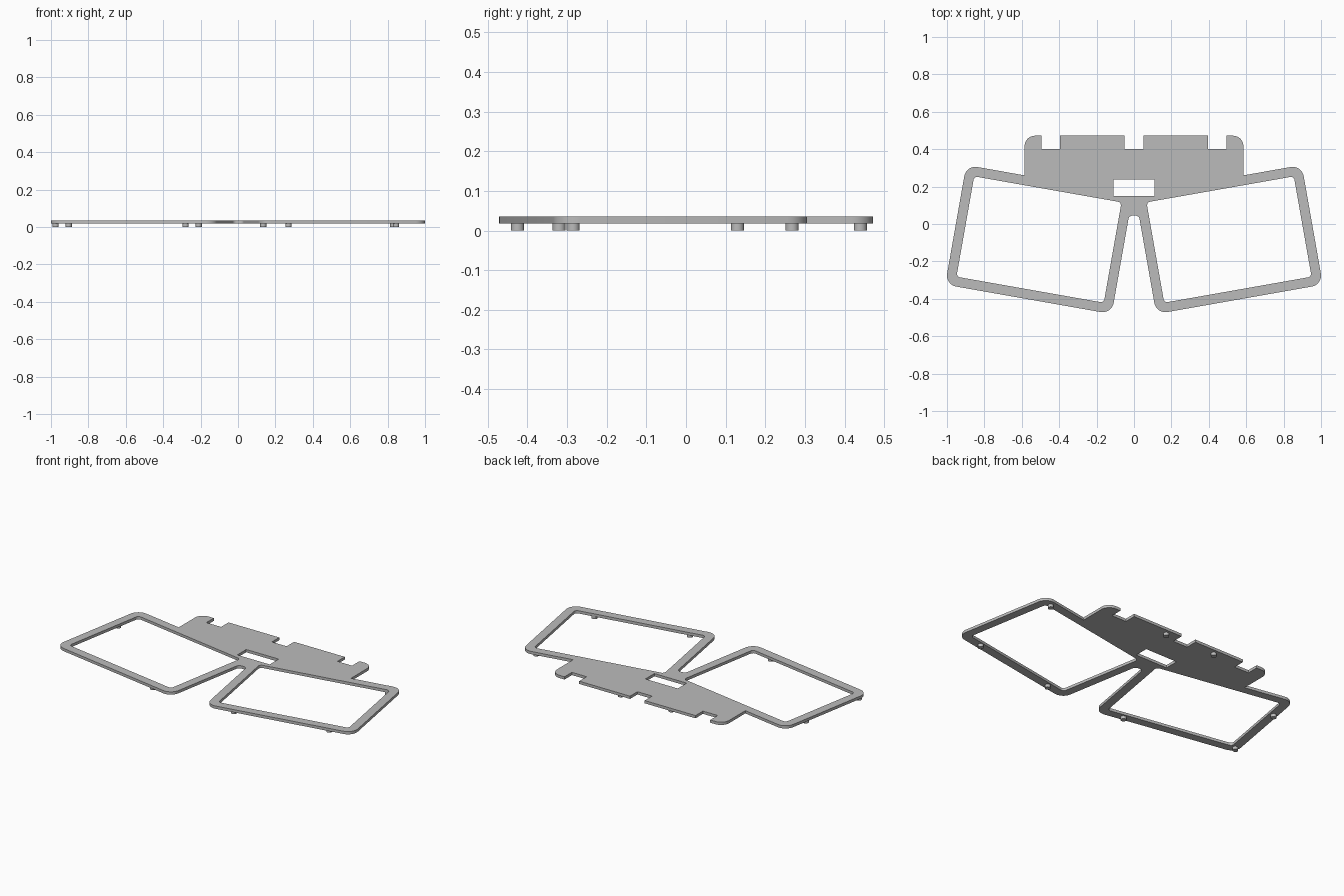
import bpy
import bmesh
import math
from mathutils import Vector

if "Cube" in bpy.data.objects:
    bpy.data.objects.remove(bpy.data.objects["Cube"])

Z_LOW, Z_TOP = 0.018, 0.035
TILT = math.radians(10)
CENTER = (0.508, -0.083)

gray = bpy.data.materials.new("light_gray")
gray.diffuse_color = (0.5, 0.5, 0.5, 1)
gray.use_nodes = True
gray.node_tree.nodes["Principled BSDF"].inputs["Base Color"].default_value = gray.diffuse_color


def tilted(u, v):
    """Point in the tilted right-hand frame, given in its own axes."""
    c, s = math.cos(TILT), math.sin(TILT)
    return CENTER[0] + u * c - v * s, CENTER[1] + u * s + v * c


def rounded(corners, steps=8):
    """Polygon from (x, y, radius) corners with the corners rounded off."""
    out = []
    n = len(corners)
    for i, (x, y, r) in enumerate(corners):
        p = Vector((x, y))
        if r == 0:
            out.append(p)
            continue
        a = (Vector(corners[i - 1][:2]) - p).normalized()
        b = (Vector(corners[(i + 1) % n][:2]) - p).normalized()
        half = a.angle(b) / 2
        mid = p + (a + b).normalized() * (r / math.sin(half))
        start = p + a * (r / math.tan(half)) - mid
        end = p + b * (r / math.tan(half)) - mid
        turn = math.pi - 2 * half
        for k in range(steps + 1):
            t = k / steps
            out.append(mid + (start * math.sin((1 - t) * turn)
                              + end * math.sin(t * turn)) / math.sin(turn))
    return out


def mirrored(points):
    return [(-p[0], *p[1:]) for p in reversed(points)]


def smooth(obj):
    bpy.ops.object.select_all(action='DESELECT')
    obj.select_set(True)
    bpy.context.view_layer.objects.active = obj
    bpy.ops.object.shade_smooth_by_angle(angle=math.radians(30))


def flat_plate(name, loops):
    """Extruded flat plate; the first loop is the outline, the rest are holes."""
    curve = bpy.data.curves.new(name + "_profile", 'CURVE')
    curve.dimensions = '2D'
    curve.fill_mode = 'BOTH'
    curve.extrude = (Z_TOP - Z_LOW) / 2
    for loop in loops:
        spline = curve.splines.new('POLY')
        spline.points.add(len(loop) - 1)
        for pt, p in zip(spline.points, loop):
            pt.co = (p[0], p[1], 0, 1)
        spline.use_cyclic_u = True
    helper = bpy.data.objects.new(name + "_helper", curve)
    bpy.context.collection.objects.link(helper)
    bpy.context.view_layer.update()
    evaluated = helper.evaluated_get(bpy.context.evaluated_depsgraph_get())
    mesh = bpy.data.meshes.new_from_object(evaluated)
    bpy.data.objects.remove(helper)
    bm = bmesh.new()
    bm.from_mesh(mesh)
    bmesh.ops.remove_doubles(bm, verts=bm.verts, dist=1e-5)
    bmesh.ops.translate(bm, verts=bm.verts, vec=(0, 0, (Z_LOW + Z_TOP) / 2))
    bmesh.ops.recalc_face_normals(bm, faces=bm.faces)
    bm.to_mesh(mesh)
    bm.free()
    mesh.materials.clear()
    mesh.materials.append(gray)
    obj = bpy.data.objects.new(name, mesh)
    bpy.context.collection.objects.link(obj)
    smooth(obj)


# Outline: notched rear tab, tilted frame corners, arch between the frames
half = [(0.05, 0.40, 0), (0.05, 0.472, 0), (0.395, 0.472, 0), (0.395, 0.40, 0),
        (0.495, 0.40, 0), (0.495, 0.472, 0), (0.585, 0.472, 0.055),
        (0.585, 0.260, 0)]
for u, v in ((0.452, 0.3245), (0.452, -0.3245), (-0.452, -0.3245)):
    half.append((*tilted(u, v), 0.06))
half.append((0.0265, 0.045, 0.022))
outline = rounded(half + mirrored(half))

# Openings: two tilted windows and the central slot
window = rounded([(*tilted(u, v), 0.02) for u, v in
                  ((0.4, 0.2725), (0.4, -0.2725), (-0.4, -0.2725), (-0.4, 0.2725))])
slot = [(-0.11, 0.15), (0.11, 0.15), (0.11, 0.237), (-0.11, 0.237)]
flat_plate("frame_plate", [outline, window, mirrored(window), slot])

# Short round feet under the plate
feet = [(0.83, 0.268), (0.845, -0.32), (0.27, -0.425), (0.135, 0.44),
        (-0.21, 0.44), (-0.28, -0.425), (-0.905, 0.13), (-0.975, -0.285)]
for i, (x, y) in enumerate(feet, 1):
    bpy.ops.mesh.primitive_cylinder_add(vertices=32, radius=0.0165, depth=Z_LOW,
                                        location=(x, y, Z_LOW / 2))
    foot = bpy.context.object
    foot.name = f"foot_{i}"
    foot.data.materials.append(gray)
    smooth(foot)
